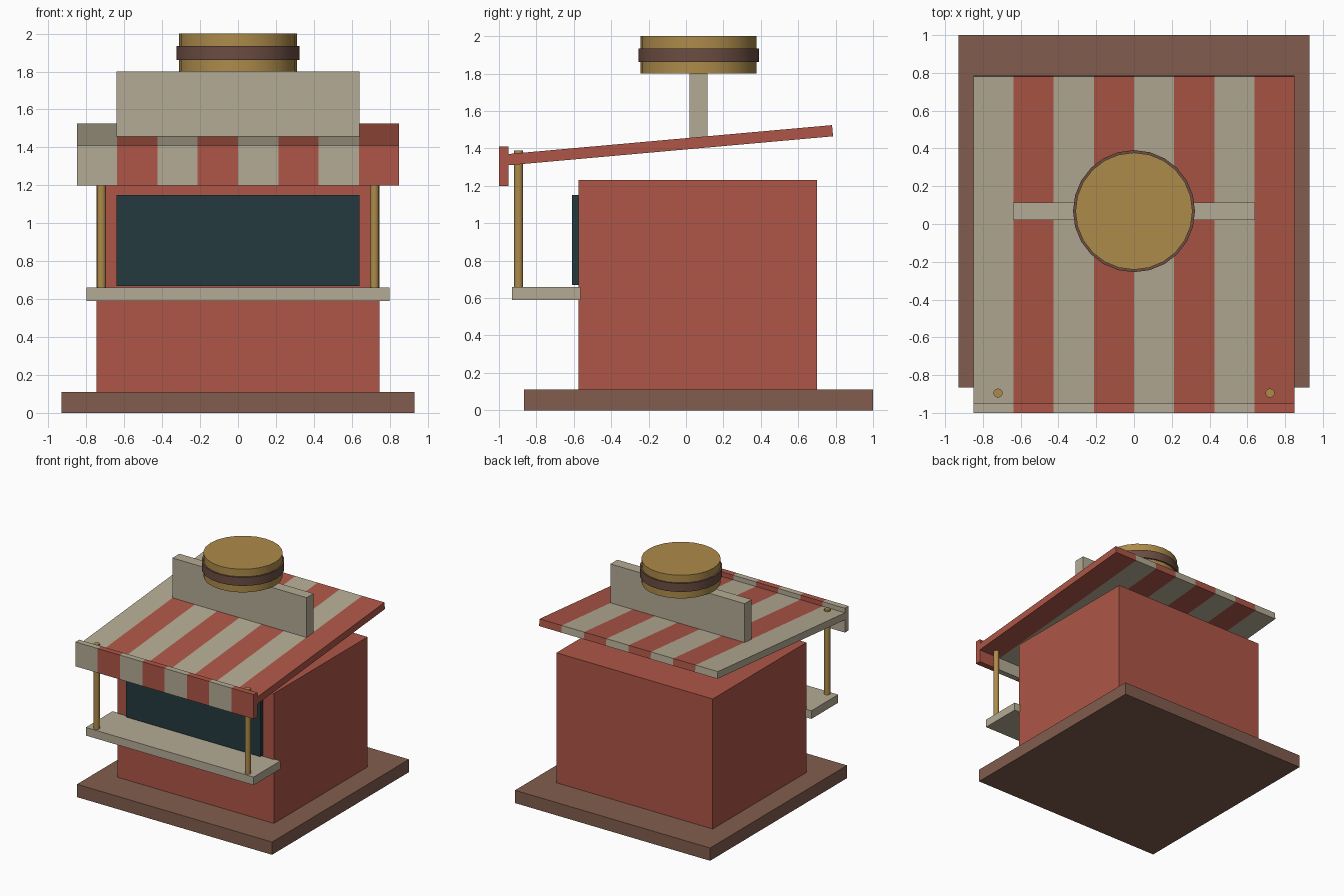
import bpy, math

if "Cube" in bpy.data.objects:
    bpy.data.objects.remove(bpy.data.objects["Cube"])

def material(name, rgb):
    m = bpy.data.materials.new(name)
    m.diffuse_color = (*rgb, 1)
    m.use_nodes = True
    m.node_tree.nodes["Principled BSDF"].inputs["Base Color"].default_value = m.diffuse_color
    return m

RED = material("red_paint", (0.42, 0.092, 0.062))
CREAM = material("cream_paint", (0.46, 0.41, 0.30))
BROWN = material("brown_wood", (0.22, 0.11, 0.075))
PATTY = material("patty_brown", (0.15, 0.075, 0.055))
GOLD = material("golden", (0.42, 0.26, 0.07))
DARK = material("dark_glass", (0.018, 0.042, 0.050))

def box(name, x, y, z, mat, tilt=0):
    """Box from (min, max) ranges, optionally tilted about x."""
    loc = [(a + b) / 2 for a, b in (x, y, z)]
    bpy.ops.mesh.primitive_cube_add(size=1, location=loc)
    o = bpy.context.object
    o.name = name
    o.scale = [b - a for a, b in (x, y, z)]
    o.rotation_euler.x = tilt
    o.data.materials.append(mat)
    return o

def cylinder(name, x, y, z, radius, sides, mat):
    bpy.ops.mesh.primitive_cylinder_add(vertices=sides, radius=radius,
        depth=z[1] - z[0], location=(x, y, (z[0] + z[1]) / 2))
    o = bpy.context.object
    o.name = name
    o.data.materials.append(mat)
    bpy.ops.object.shade_smooth_by_angle(angle=math.radians(40))
    return o

# Base, booth, serving window and counter
box("base_platform", (-0.93, 0.93), (-0.865, 1.0), (0, 0.11), BROWN)
box("booth_body", (-0.745, 0.745), (-0.575, 0.70), (0.11, 1.23), RED)
box("serving_window", (-0.64, 0.64), (-0.61, -0.575), (0.67, 1.15), DARK)
box("counter", (-0.80, 0.80), (-0.93, -0.565), (0.59, 0.66), CREAM)

# Awning posts, poking slightly through the roof
for side, label in ((-1, "left"), (1, "right")):
    cylinder(f"{label}_post", side * 0.72, -0.895, (0.65, 1.39), 0.024, 16, GOLD)

# Striped sloping roof with hanging valance
STRIPES, HALF = 8, 0.85
width = 2 * HALF / STRIPES
for i in range(STRIPES):
    x = (-HALF + i * width, -HALF + (i + 1) * width)
    mat = RED if i % 2 else CREAM
    box(f"roof_stripe_{i + 1}", x, (-0.963, 0.787), (1.387, 1.447), mat, math.radians(5.1))
    box(f"valance_stripe_{i + 1}", x, (-1.0, -0.95), (1.20, 1.41), mat)

# Sign board with a burger on top
box("sign_board", (-0.64, 0.64), (0.02, 0.115), (1.42, 1.80), CREAM)
for name, z, r, mat in (("bottom_bun", (1.80, 1.865), 0.31, GOLD),
                        ("patty", (1.862, 1.935), 0.323, PATTY),
                        ("top_bun", (1.93, 2.0), 0.31, GOLD)):
    cylinder(name, 0, 0.068, z, r, 24, mat)
